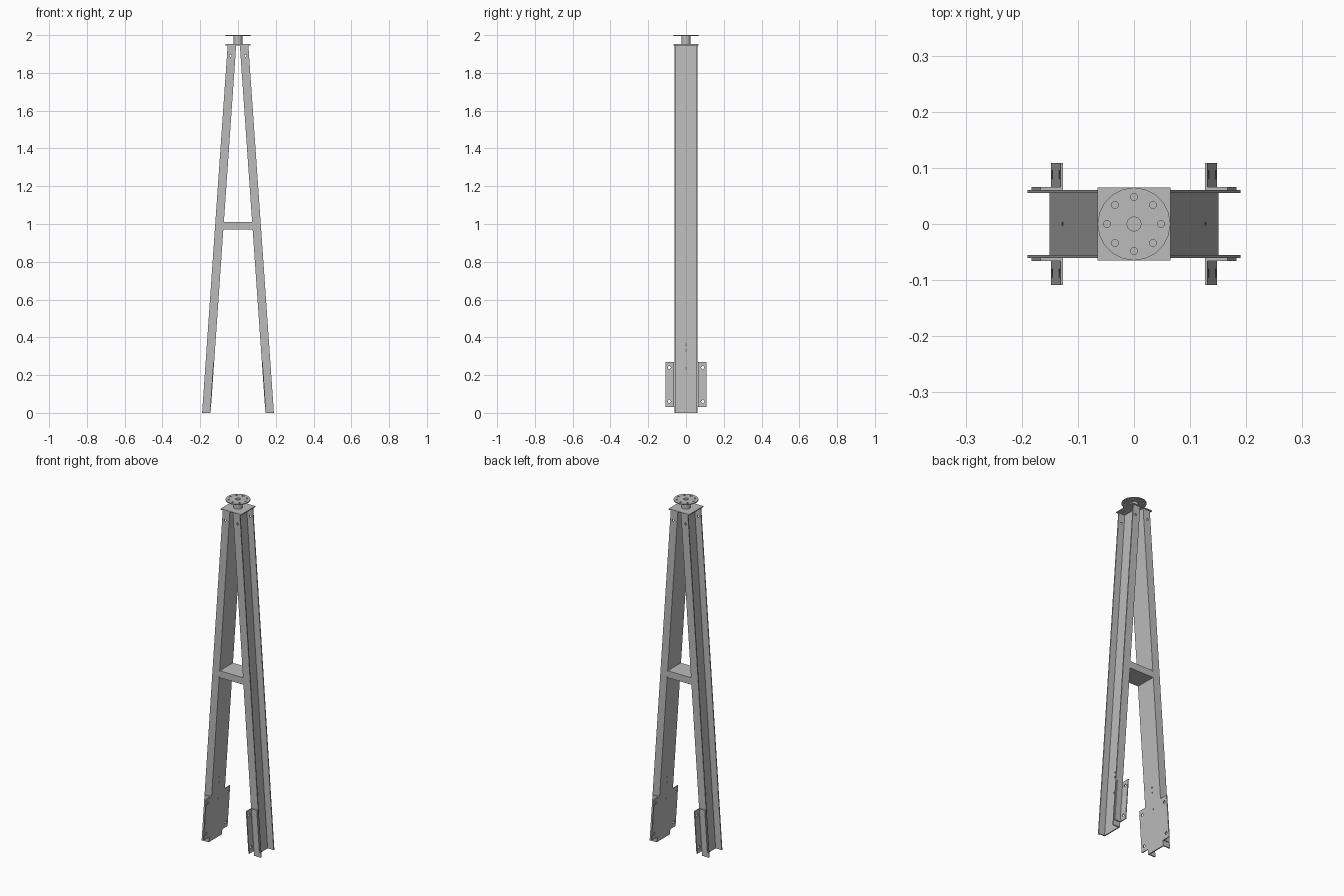
import bpy, bmesh
from math import sin, cos, pi
from mathutils import Matrix

cube = bpy.data.objects.get("Cube")
if cube:
    bpy.data.objects.remove(cube)

steel = bpy.data.materials.new("grey steel")
steel.use_nodes = True
grey = (0.5, 0.5, 0.5, 1)
steel.diffuse_color = grey
steel.node_tree.nodes["Principled BSDF"].inputs["Base Color"].default_value = grey

# Legs lean inward: x shrinks with height
LEAN = Matrix(((1, 0, -0.0695, 0.145), (0, 1, 0, 0), (0, 0, 1, 0), (0, 0, 0, 1)))
# Panel planes: facing x, facing y, facing z
FACE_X = Matrix(((0, 0, 1, 0), (1, 0, 0, 0), (0, 1, 0, 0), (0, 0, 0, 1)))
FACE_Y = Matrix(((1, 0, 0, 0), (0, 0, 1, 0), (0, 1, 0, 0), (0, 0, 0, 1)))
FACE_Z = Matrix.Identity(4)
TOP = 1.946


def rect(x0, x1, y0, y1):
    return [(x0, y0), (x1, y0), (x1, y1), (x0, y1)]


def circle(x, y, r, n=12):
    return [(x + r * cos(2 * pi * i / n), y + r * sin(2 * pi * i / n)) for i in range(n)]


def panel(name, loops, start, end, plane, lean=False, mirror=(False, False)):
    """Flat sheet: first loop is the outline, the others are holes."""
    curve = bpy.data.curves.new(name, "CURVE")
    curve.dimensions = "2D"
    curve.fill_mode = "BOTH"
    curve.extrude = (end - start) / 2
    for loop in loops:
        spline = curve.splines.new("POLY")
        spline.points.add(len(loop) - 1)
        for point, (x, y) in zip(spline.points, loop):
            point.co = (x, y, 0, 1)
        spline.use_cyclic_u = True
    helper = bpy.data.objects.new(name + " outline", curve)
    mesh = bpy.data.meshes.new_from_object(helper)
    bpy.data.objects.remove(helper)
    bpy.data.curves.remove(curve)

    matrix = plane @ Matrix.Translation((0, 0, (start + end) / 2))
    if lean:
        matrix = LEAN @ matrix
    bm = bmesh.new()
    bm.from_mesh(mesh)
    bm.transform(matrix)
    bmesh.ops.remove_doubles(bm, verts=bm.verts, dist=0.00005)
    bmesh.ops.recalc_face_normals(bm, faces=bm.faces)
    for face in bm.faces:
        face.smooth = False
        face.material_index = 0
    bm.to_mesh(mesh)
    bm.free()
    mesh.name = name
    mesh.materials.clear()
    mesh.materials.append(steel)
    obj = bpy.data.objects.new(name, mesh)
    bpy.context.collection.objects.link(obj)
    if any(mirror):
        mod = obj.modifiers.new("mirror", "MIRROR")
        mod.use_axis = (mirror[0], mirror[1], False)
        mod.use_mirror_merge = False
    return obj


# Channel legs, open to the outside
web_holes = [circle(0, z, 0.004) for z in (0.235, 0.33, 0.36)]
panel("leg_web", [rect(-0.055, 0.055, 0, TOP)] + web_holes,
      0, 0.006, FACE_X, True, (True, False))
panel("leg_flange", [rect(0, 0.045, 0, TOP), circle(0.026, 1.89, 0.006)],
      0.055, 0.061, FACE_Y, True, (True, True))

# Angle brackets at the feet
panel("bracket_side", [rect(0, 0.04, 0.03, 0.27)],
      0.061, 0.066, FACE_Y, True, (True, True))
panel("bracket_wing", [rect(0.066, 0.109, 0.03, 0.27)]
      + [circle(0.088, z, 0.008) for z in (0.06, 0.24)],
      0, 0.005, FACE_X, True, (True, True))

# Crossbar, ends following the lean of the legs
low, high = 0.97, 1.01
xl, xh = (0.146 - 0.0695 * z for z in (low, high))
panel("crossbar", [[(-xl, low), (xl, low), (xh, high), (-xh, high)]],
      -0.06, 0.06, FACE_Y)

# Head: cap plate, neck tube and drilled round flange
panel("cap_plate", [rect(-0.065, 0.065, -0.065, 0.065)], TOP, 1.952, FACE_Z)
panel("neck_tube", [circle(0, 0, 0.024, 20), circle(0, 0, 0.0125, 20)],
      1.952, 1.995, FACE_Z)
bolts = [circle(0.048 * cos(i * pi / 4), 0.048 * sin(i * pi / 4), 0.006) for i in range(8)]
panel("round_flange", [circle(0, 0, 0.065, 20), circle(0, 0, 0.0125, 20)] + bolts,
      1.995, 2.0, FACE_Z)
